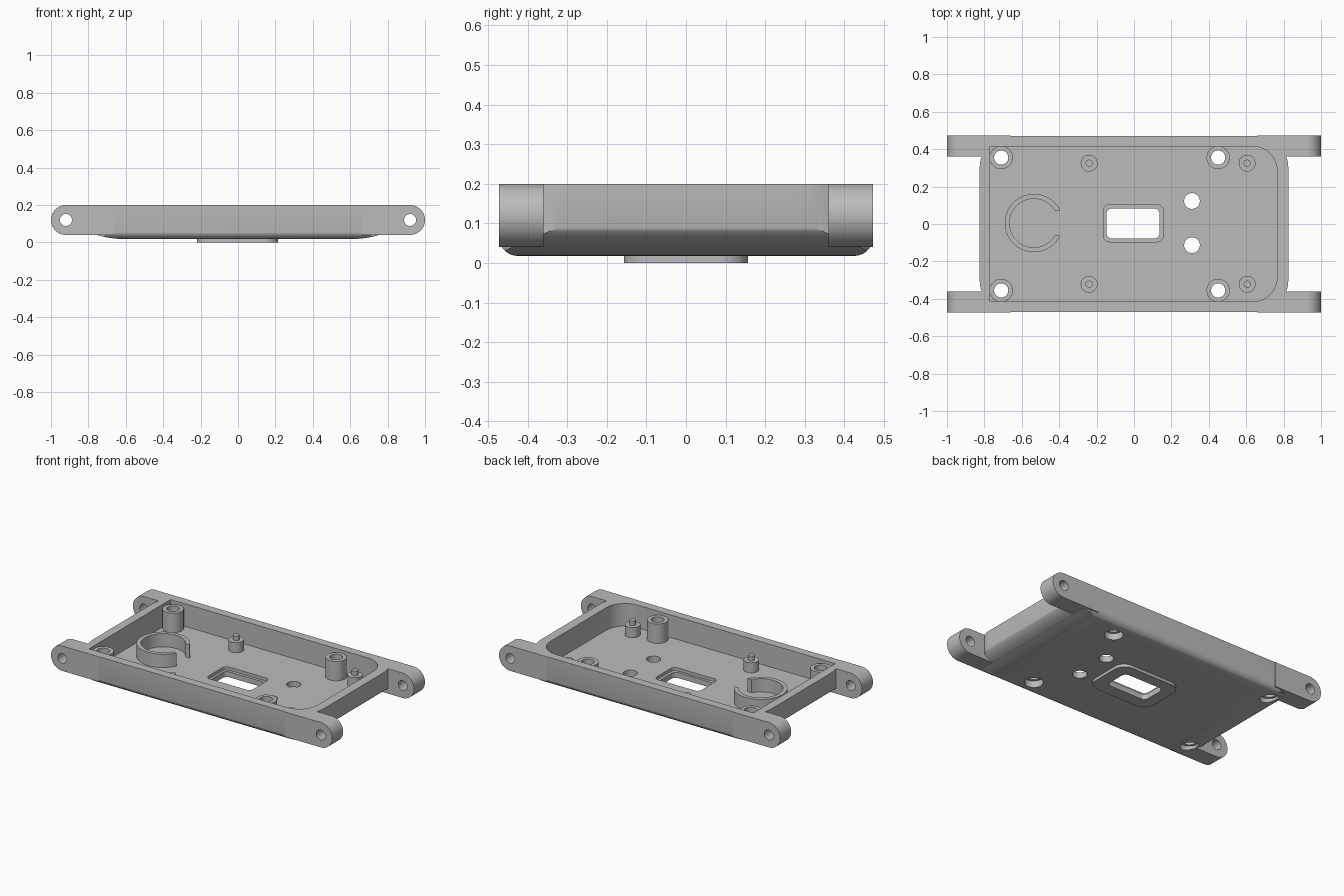
import bpy
import math

cube = bpy.data.objects.get("Cube")
if cube:
    bpy.data.objects.remove(cube, do_unlink=True)

grey = bpy.data.materials.new("plain grey")
grey.use_nodes = True
colour = (0.5, 0.5, 0.5, 1)
grey.diffuse_color = colour
grey.node_tree.nodes["Principled BSDF"].inputs["Base Color"].default_value = colour


def arc(cx, cy, rx, ry, start, end, steps):
    """Points along an elliptical arc, angles in degrees."""
    angles = [math.radians(start + (end - start) * i / steps) for i in range(steps + 1)]
    return [(cx + rx * math.cos(a), cy + ry * math.sin(a)) for a in angles]


def rounded(x0, x1, y0, y1, right, left, steps=12):
    """Rectangle with separate corner radii at its right and left ends."""
    pts = []
    for i, (x, y, r) in enumerate([(x1, y1, right), (x0, y1, left), (x0, y0, left), (x1, y0, right)]):
        sx = -1 if x == x1 else 1
        sy = -1 if y == y1 else 1
        pts += arc(x + sx * r, y + sy * r, r, r, 90 * i, 90 * i + 90, steps) if r else [(x, y)]
    return pts


def prism(name, pts, lo, hi, axis="z"):
    """Extrude a flat outline along an axis."""
    place = {"x": lambda p, h: (h, p[0], p[1]),
             "y": lambda p, h: (p[0], h, p[1]),
             "z": lambda p, h: (p[0], p[1], h)}[axis]
    n = len(pts)
    verts = [place(p, h) for h in (lo, hi) for p in pts]
    faces = [tuple(reversed(range(n))), tuple(range(n, 2 * n))]
    faces += [(i, (i + 1) % n, (i + 1) % n + n, i + n) for i in range(n)]
    if axis == "y":
        faces = [tuple(reversed(f)) for f in faces]
    mesh = bpy.data.meshes.new(name)
    mesh.from_pydata(verts, [], faces)
    mesh.materials.append(grey)
    obj = bpy.data.objects.new(name, mesh)
    bpy.context.collection.objects.link(obj)
    return obj


def disc(name, x, y, r, lo, hi, axis="z", sides=40):
    return prism(name, arc(x, y, r, r, 0, 360, sides)[:-1], lo, hi, axis)


def combine(target, tool, operation):
    """Apply a boolean and discard the tool object."""
    mod = target.modifiers.new(operation, "BOOLEAN")
    mod.operation, mod.solver, mod.object = operation, "EXACT", tool
    graph = bpy.context.evaluated_depsgraph_get()
    mesh = bpy.data.meshes.new_from_object(target.evaluated_get(graph))
    target.modifiers.clear()
    target.data = mesh
    bpy.data.objects.remove(tool, do_unlink=True)


def add(tool):
    combine(tray, tool, "UNION")


def cut(tool):
    combine(tray, tool, "DIFFERENCE")


TOP, FLOOR, HALF = 0.2, 0.055, 0.472
BOSSES = [(x, y) for x in (-0.71, 0.45) for y in (-0.355, 0.355)]

# Hull: rounded plan, long swept ends and rounded lower side edges
tray = prism("tray", rounded(-0.825, 0.825, -0.47, 0.47, 0.168, 0.168), 0, TOP)
ends = [(0.9, 0.3), (-0.9, 0.3), (-0.9, 0.1)]
ends += arc(-0.6, 0.1, 0.226, 0.082, 180, 270, 20) + arc(0.6, 0.1, 0.226, 0.082, 270, 360, 20)
ends += [(0.9, 0.1)]
combine(tray, prism("end_sweep", ends, -0.6, 0.6, "y"), "INTERSECT")
sides = [(0.5, 0.3), (-0.5, 0.3), (-0.5, 0.065)]
sides += arc(-0.426, 0.065, 0.046, 0.047, 180, 270, 10) + arc(0.426, 0.065, 0.046, 0.047, 270, 360, 10)
sides += [(0.5, 0.065)]
combine(tray, prism("side_round", sides, -1, 1, "x"), "INTERSECT")

# Four hinge arms with round ends
for end in (1, -1):
    for side in (1, -1):
        profile = [(0.66 * end, 0.04), *arc(0.92 * end, 0.12, 0.08 * end, 0.08, -90, 90, 24), (0.66 * end, TOP)]
        if end < 0:
            profile.reverse()
        lo, hi = sorted((0.36 * side, HALF * side))
        add(prism("arm", profile, lo, hi, "y"))

# Open cavity, rounded at one end only
cut(prism("cavity", rounded(-0.77, 0.765, -0.415, 0.415, 0.13, 0), FLOOR, 0.3))

# Pad under the window
add(prism("window_pad", rounded(-0.22, 0.215, -0.157, 0.157, 0.07, 0.07), 0, 0.04))

# Screw bosses and locating posts with pins
for x, y in BOSSES:
    add(disc("boss", x, y, 0.062, 0.045, 0.18))
for x in (-0.24, 0.605):
    for y in (-0.322, 0.325):
        add(disc("post", x, y, 0.045, 0.045, 0.12))
        add(disc("pin", x, y, 0.019, 0.11, 0.15))

# Split holder ring
ring = arc(-0.535, 0.005, 0.156, 0.156, 26, 334, 48) + arc(-0.535, 0.005, 0.13, 0.13, 330, 30, 48)
add(prism("holder_ring", ring, 0.045, 0.14))

# Stepped window
cut(prism("window_step", rounded(-0.163, 0.155, -0.095, 0.103, 0.03, 0.03), 0.035, FLOOR + 0.01))
cut(prism("window", rounded(-0.147, 0.137, -0.078, 0.084, 0.03, 0.03), -0.1, 0.1))

# Screw holes with wider seats below
for x, y in BOSSES:
    cut(disc("screw_hole", x, y, 0.038, -0.1, 0.3))
    cut(disc("screw_seat", x, y, 0.054, -0.1, 0.06))

# Floor holes
for y in (0.123, -0.113):
    cut(disc("floor_hole", 0.31, y, 0.042, -0.1, 0.1))

# Hinge pin holes
for x in (-0.92, 0.92):
    cut(disc("hinge_hole", x, 0.12, 0.032, -0.6, 0.6, "y"))

bpy.context.view_layer.objects.active = tray
tray.select_set(True)
bpy.ops.object.shade_smooth_by_angle(angle=math.radians(30))
